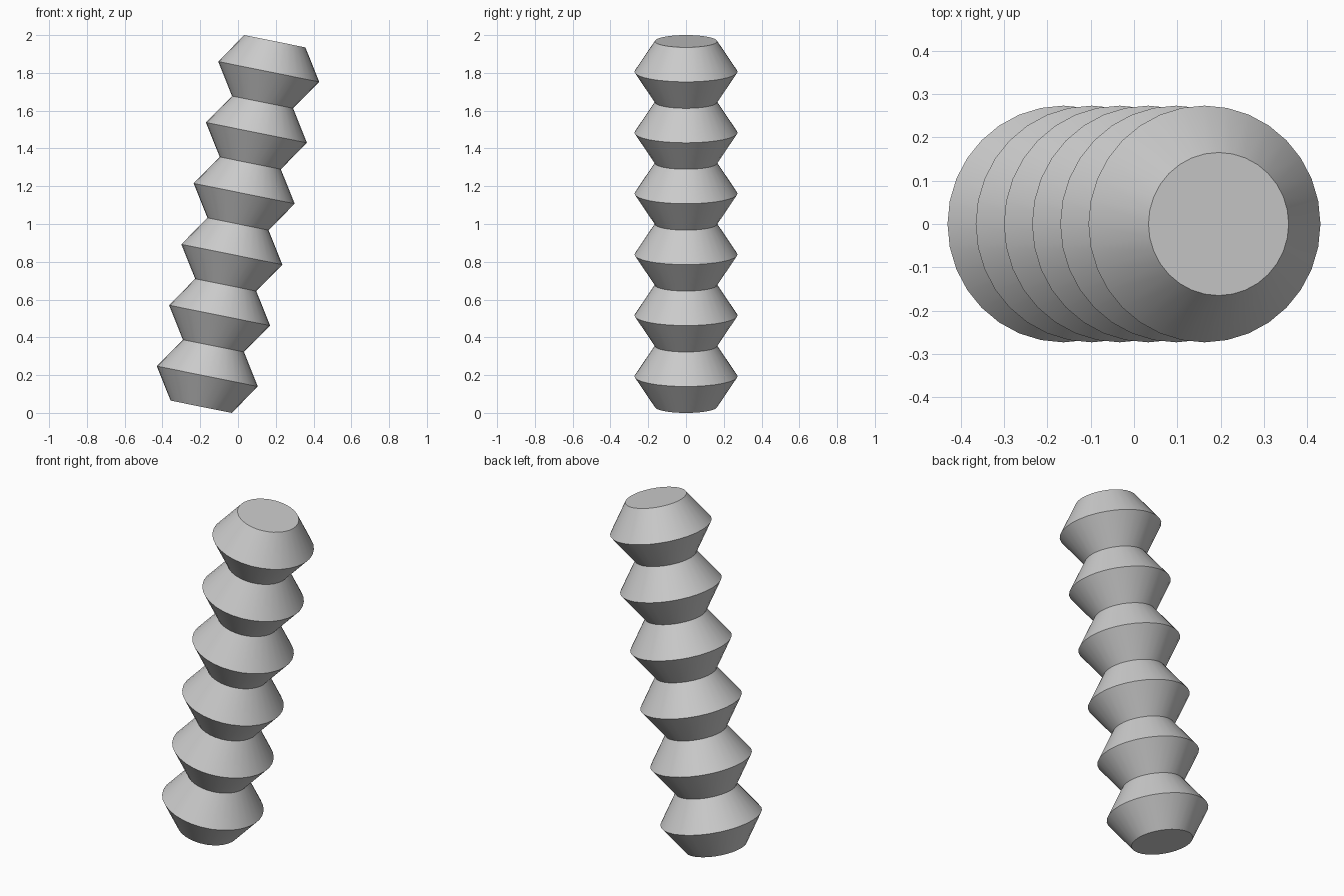
import bpy, bmesh, math
from mathutils import Matrix

if "Cube" in bpy.data.objects:
    bpy.data.objects.remove(bpy.data.objects["Cube"])

SEGMENTS = 6
SIDES = 32
LENGTH = 1.974
NECK, RIDGE = 0.165, 0.273
TILT = math.radians(11.4)

# Bellows profile: alternating neck and ridge rings along the axis
bm = bmesh.new()
steps = 2 * SEGMENTS
rings = []
for i in range(steps + 1):
    r = RIDGE if i % 2 else NECK
    z = LENGTH * (i / steps - 0.5)
    rings.append([bm.verts.new((r * math.cos(2 * math.pi * k / SIDES),
                                r * math.sin(2 * math.pi * k / SIDES), z))
                  for k in range(SIDES)])
for a, b in zip(rings, rings[1:]):
    for k in range(SIDES):
        n = (k + 1) % SIDES
        bm.faces.new((a[k], a[n], b[n], b[k]))

# End caps
bm.faces.new(rings[0][::-1])
bm.faces.new(rings[-1])

# Lean the column toward +x and stand it on the ground
bm.transform(Matrix.Translation((0, 0, 1)) @ Matrix.Rotation(TILT, 4, 'Y'))

mesh = bpy.data.meshes.new("bellows_column")
bm.to_mesh(mesh)
bm.free()
column = bpy.data.objects.new("bellows_column", mesh)
bpy.context.collection.objects.link(column)

# Smooth around the cones, crisp at the ridges and necks
bpy.context.view_layer.objects.active = column
column.select_set(True)
bpy.ops.object.shade_smooth_by_angle(angle=math.radians(30))
